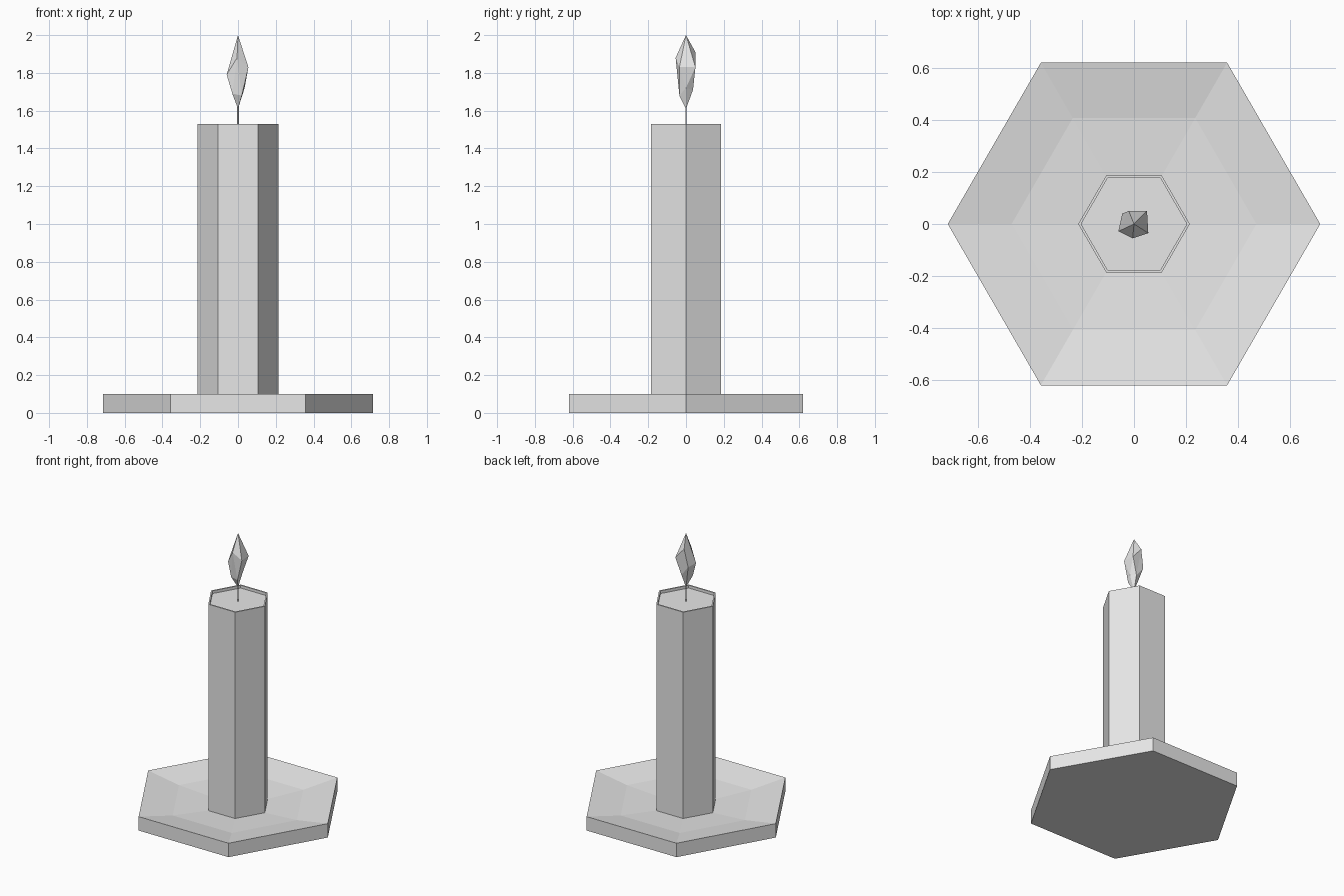
import bpy, bmesh, math

default = bpy.data.objects.get("Cube")
if default:
    bpy.data.objects.remove(default, do_unlink=True)

grey = bpy.data.materials.new("plain_grey")
grey.use_nodes = True
grey.diffuse_color = (0.8, 0.8, 0.8, 1)
grey.node_tree.nodes["Principled BSDF"].inputs["Base Color"].default_value = (0.8, 0.8, 0.8, 1)


def finish(name, bm):
    bmesh.ops.recalc_face_normals(bm, faces=bm.faces)
    mesh = bpy.data.meshes.new(name)
    bm.to_mesh(mesh)
    bm.free()
    mesh.materials.append(grey)
    obj = bpy.data.objects.new(name, mesh)
    bpy.context.collection.objects.link(obj)
    return obj


def lathe(name, profile, sides=6):
    """Flat-sided solid from (radius, height) rings, capped at both ends."""
    bm = bmesh.new()
    rings = []
    for r, z in profile:
        angles = [math.tau * i / sides for i in range(sides)]
        rings.append([bm.verts.new((r * math.cos(a), r * math.sin(a), z)) for a in angles])
    for low, high in zip(rings, rings[1:]):
        for i in range(sides):
            j = (i + 1) % sides
            bm.faces.new((low[i], low[j], high[j], high[i]))
    bm.faces.new(rings[0][::-1])
    bm.faces.new(rings[-1])
    return finish(name, bm)


# Hexagonal dish, hollowed gently towards the candle
lathe("dish", [(0.715, 0), (0.715, 0.1), (0.47, 0.06), (0.2, 0.044)])

# Candle with a thin raised rim around the wax
lathe("candle", [(0.214, 0.04), (0.214, 1.53), (0.203, 1.53), (0.203, 1.51)])

# Wick
lathe("wick", [(0.004, 1.5), (0.004, 1.63)])

# Irregular faceted flame: two staggered rings of five between two tips
upper = [(-0.06, -0.028, 1.79), (-0.005, -0.055, 1.88), (0.055, -0.035, 1.83),
         (0.05, 0.05, 1.83), (-0.02, 0.05, 1.91)]
lower = [(-0.03, -0.035, 1.69), (0.02, -0.035, 1.68), (0.035, 0, 1.72),
         (0.01, 0.037, 1.71), (-0.045, 0.04, 1.78)]
bm = bmesh.new()
tip, base = bm.verts.new((0, 0, 2)), bm.verts.new((0, 0, 1.61))
up = [bm.verts.new(p) for p in upper]
lo = [bm.verts.new(p) for p in lower]
for i in range(5):
    j = (i + 1) % 5
    bm.faces.new((tip, up[i], up[j]))
    bm.faces.new((up[i], lo[i], up[j]))
    bm.faces.new((lo[i], lo[j], up[j]))
    bm.faces.new((base, lo[j], lo[i]))
finish("flame", bm)
